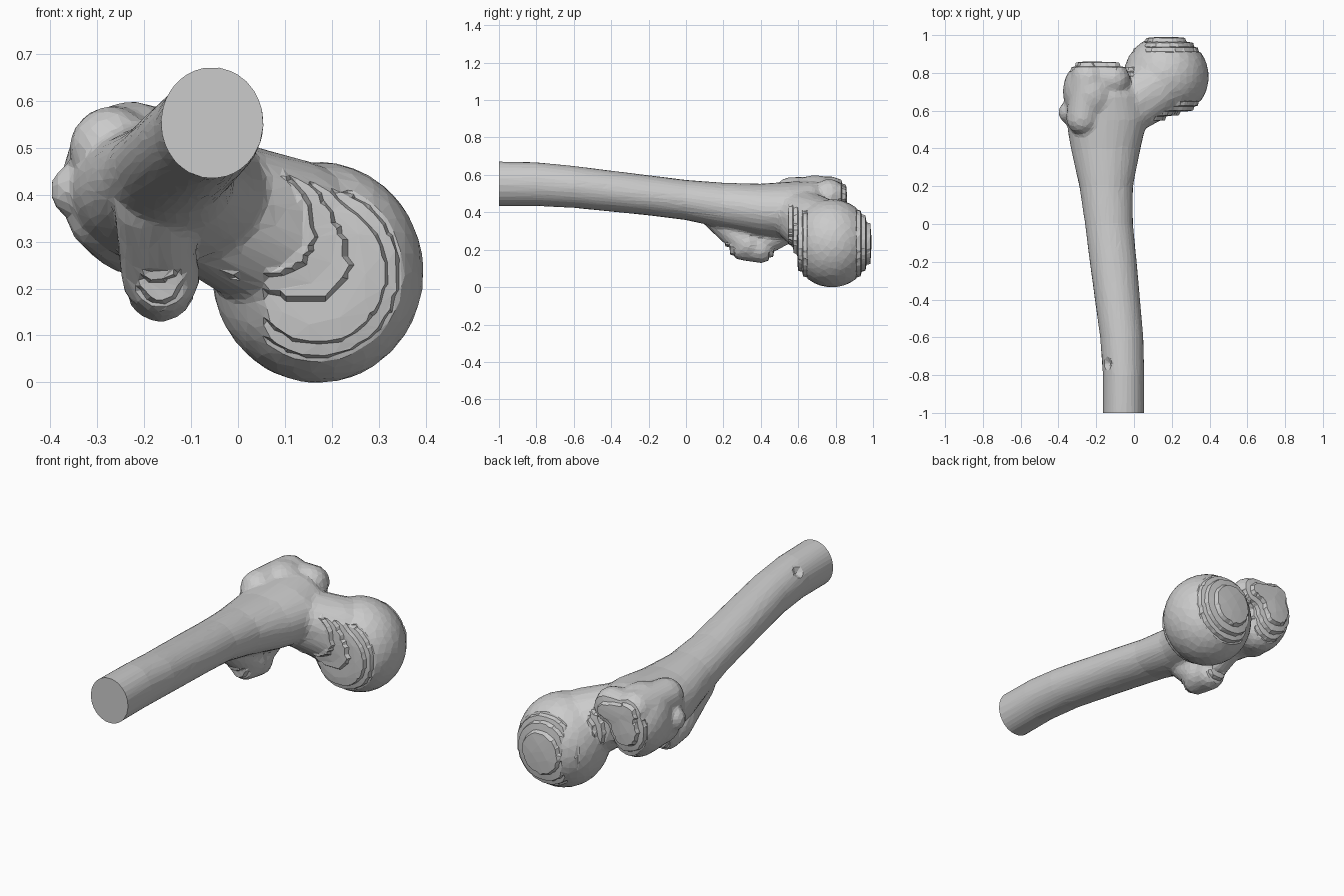
import bpy
import bmesh
import math
from mathutils import Vector, Matrix

cube = bpy.data.objects.get("Cube")
if cube:
    bpy.data.objects.remove(cube, do_unlink=True)

SIDES = 24
parts = []


def make_object(name, bm):
    bmesh.ops.recalc_face_normals(bm, faces=bm.faces)
    mesh = bpy.data.meshes.new(name)
    bm.to_mesh(mesh)
    bm.free()
    obj = bpy.data.objects.new(name, mesh)
    bpy.context.collection.objects.link(obj)
    return obj


def ellipsoid(name, centre, radii, turn=0):
    bm = bmesh.new()
    matrix = (Matrix.Translation(centre) @ Matrix.Rotation(math.radians(turn), 4, "Z")
              @ Matrix.Diagonal((*radii, 1)))
    bmesh.ops.create_icosphere(bm, subdivisions=4, radius=1, matrix=matrix)
    parts.append(make_object(name, bm))
    return parts[-1]


def loft(name, sections):
    """Skin ellipses lying across y, each (y, left, right, bottom, top)."""
    bm = bmesh.new()
    rings = []
    for y, x0, x1, z0, z1 in sections:
        ring = []
        for i in range(SIDES):
            a = math.tau * i / SIDES
            ring.append(bm.verts.new(((x0 + x1) / 2 + (x1 - x0) / 2 * math.cos(a), y,
                                      (z0 + z1) / 2 + (z1 - z0) / 2 * math.sin(a))))
        rings.append(ring)
    for a, b in zip(rings, rings[1:]):
        for i in range(SIDES):
            j = (i + 1) % SIDES
            bm.faces.new((a[i], a[j], b[j], b[i]))
    bm.faces.new(rings[0])
    bm.faces.new(rings[-1])
    parts.append(make_object(name, bm))


def capsule(name, start, end, r0, r1):
    """Tapered rod with rounded ends, as the hull of two balls."""
    bm = bmesh.new()
    for p, r in ((start, r0), (end, r1)):
        bmesh.ops.create_icosphere(bm, subdivisions=3, radius=r, matrix=Matrix.Translation(p))
    hull = bmesh.ops.convex_hull(bm, input=bm.verts)
    inside = {g for g in hull["geom_interior"] if isinstance(g, bmesh.types.BMVert)}
    bmesh.ops.delete(bm, geom=list(inside), context="VERTS")
    parts.append(make_object(name, bm))


# Shaft, flaring towards the joint end
loft("shaft", [
    (-1.04, -.165, .055, .435, .675),
    (-0.8, -.165, .055, .435, .67),
    (-0.6, -.18, .05, .425, .65),
    (-0.2, -.235, .015, .385, .6),
    (0.0, -.26, -.005, .36, .575),
    (0.2, -.29, -.005, .315, .56),
    (0.4, -.335, .035, .27, .555),
    (0.55, -.36, .07, .25, .565),
    (0.68, -.355, .05, .25, .57),
    (0.76, -.31, -.02, .28, .55),
])

# Ball head, flattened on its front
head = ellipsoid("ball_head", (.17, .78, .236), (.226, .222, .236))
for v in head.data.vertices:
    v.co.y = max(v.co.y, .585)

# Neck between shaft and head
capsule("neck", (-.11, .58, .40), (.12, .73, .30), .14, .175)
capsule("neck_upper", (-.03, .58, .40), (.11, .70, .33), .11, .15)

# Large outer knob and its lobes
ellipsoid("large_knob", (-.225, .69, .42), (.15, .18, .18), 10)
capsule("large_knob_crest", (-.27, .56, .50), (-.24, .77, .50), .09, .095)
capsule("large_knob_tip", (-.22, .775, .48), (-.11, .765, .49), .095, .09)
capsule("large_knob_lower", (-.28, .6, .36), (-.22, .72, .34), .085, .11)
ellipsoid("side_bump", (-.355, .59, .41), (.045, .055, .055))

# Small knob under the shaft
capsule("small_knob_root", (-.19, .16, .38), (-.165, .33, .23), .075, .085)
capsule("small_knob", (-.165, .3, .215), (-.165, .4, .205), .07, .075)
capsule("small_knob_bridge", (-.165, .4, .23), (-.17, .56, .34), .07, .09)

# Fuse everything into one skin
with bpy.context.temp_override(active_object=parts[0], object=parts[0],
                               selected_objects=parts, selected_editable_objects=parts):
    bpy.ops.object.join()
bone = parts[0]
bone.name = "bone"
remesh = bone.modifiers.new("Fuse", "REMESH")
remesh.mode = "VOXEL"
remesh.voxel_size = .012
soften = bone.modifiers.new("Soften", "SMOOTH")
soften.factor = .5
soften.iterations = 7


def bake(obj):
    graph = bpy.context.evaluated_depsgraph_get()
    mesh = bpy.data.meshes.new_from_object(obj.evaluated_get(graph))
    obj.modifiers.clear()
    obj.data = mesh


bake(bone)

# Stepped ridges where the joint end faces forwards or backwards
bm = bmesh.new()
bm.from_mesh(bone.data)
bm.normal_update()
STEP = .026
for v in bm.verts:
    on_head = v.co.x > .06 and v.co.y > .55
    on_knobs = v.co.x < 0 and (v.co.y > .78 or v.co.z < .24)
    if (on_head or on_knobs) and abs(v.normal.y) > .6:
        v.co.y += .75 * (round(v.co.y / STEP) * STEP - v.co.y)

# Flat sawn end
cut = bmesh.ops.bisect_plane(bm, geom=bm.verts[:] + bm.edges[:] + bm.faces[:],
                             plane_co=(0, -1, 0), plane_no=(0, -1, 0), clear_outer=True)
rim = [g for g in cut["geom_cut"] if isinstance(g, bmesh.types.BMEdge)]
bmesh.ops.contextual_create(bm, geom=rim)

# Small pit near the sawn end
pit = Vector((-.145, -.74, .63))
for v in bm.verts:
    d = (v.co - pit).length
    if d < .035:
        v.co -= v.normal * .025 * (1 - d / .035)
bmesh.ops.triangulate(bm, faces=bm.faces)
bm.to_mesh(bone.data)
bm.free()

# Coarse flat facets
facets = bone.modifiers.new("Facets", "DECIMATE")
facets.ratio = min(1, 4200 / len(bone.data.polygons))
bake(bone)
bone.data.name = "bone"
bone.data.shade_flat()

# Settle exactly on the ground
low = min(v.co.z for v in bone.data.vertices)
bone.data.transform(Matrix.Translation((0, 0, -low)))
